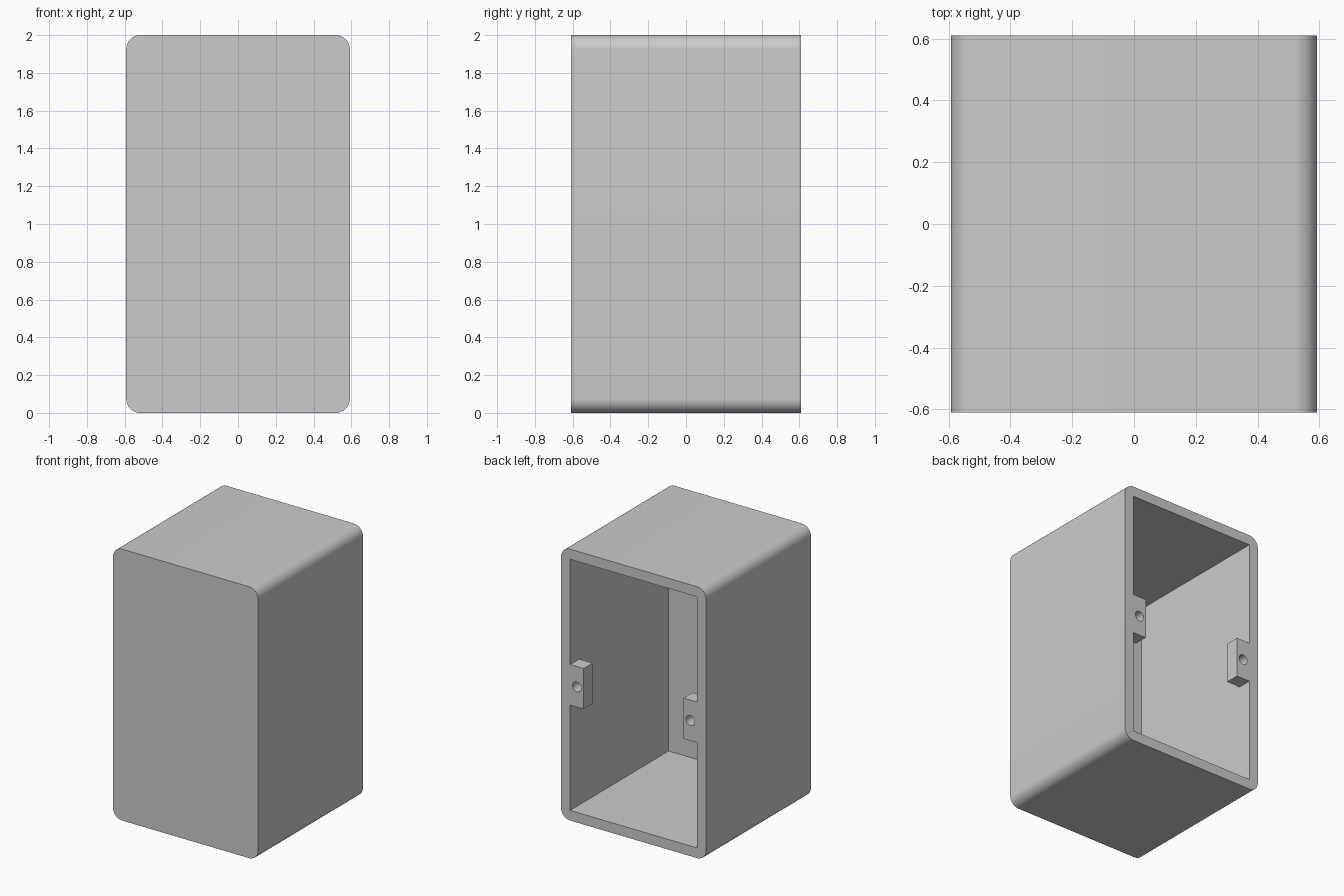
import bpy, bmesh
from mathutils import Matrix, Vector

old = bpy.data.objects.get("Cube")
if old:
    bpy.data.objects.remove(old, do_unlink=True)

HALF_W, HALF_D, HEIGHT = 0.592, 0.61, 2.0
WALL = 0.075
TAB_W, TAB_D, TAB_H = 0.11, 0.105, 0.30

grey = bpy.data.materials.new("plain_grey")
grey.use_nodes = True
grey.diffuse_color = (0.6, 0.6, 0.6, 1)
grey.node_tree.nodes["Principled BSDF"].inputs["Base Color"].default_value = (0.6, 0.6, 0.6, 1)


def make_object(name, bm):
    mesh = bpy.data.meshes.new(name)
    bm.to_mesh(mesh)
    bm.free()
    mesh.materials.append(grey)
    obj = bpy.data.objects.new(name, mesh)
    bpy.context.collection.objects.link(obj)
    return obj


def box(name, low, high, radius=0):
    """Box between two corners, optionally rounding the edges that run along y."""
    low, high = Vector(low), Vector(high)
    bm = bmesh.new()
    bmesh.ops.create_cube(bm, size=1, matrix=Matrix.Translation((low + high) / 2)
                          @ Matrix.Diagonal((*(high - low), 1)))
    if radius:
        edges = [e for e in bm.edges
                 if abs(e.verts[0].co.y - e.verts[1].co.y) > radius]
        bmesh.ops.bevel(bm, geom=edges, offset=radius, segments=12,
                        profile=0.5, affect='EDGES')
    return make_object(name, bm)


def cylinder_y(name, centre, radius, depth):
    bm = bmesh.new()
    bmesh.ops.create_cone(bm, cap_ends=True, segments=32, radius1=radius,
                          radius2=radius, depth=depth,
                          matrix=Matrix.Translation(centre) @ Matrix.Rotation(1.5707963, 4, 'X'))
    return make_object(name, bm)


def activate(obj):
    bpy.ops.object.select_all(action='DESELECT')
    obj.select_set(True)
    bpy.context.view_layer.objects.active = obj


def cut(obj, cutter):
    cutter.hide_render = True
    mod = obj.modifiers.new("cut", 'BOOLEAN')
    mod.operation = 'DIFFERENCE'
    mod.solver = 'EXACT'
    mod.object = cutter
    activate(obj)
    bpy.ops.object.modifier_apply(modifier=mod.name)
    bpy.data.objects.remove(cutter, do_unlink=True)
    activate(obj)
    bpy.ops.object.shade_smooth_by_angle(angle=0.6)


# Rounded housing, hollow and open at the back
inner = HALF_W - WALL
housing = box("housing", (-HALF_W, -HALF_D, 0), (HALF_W, HALF_D, HEIGHT), radius=0.075)
cavity = box("cavity_cutter", (-inner, -HALF_D + WALL, WALL),
             (inner, HALF_D + 0.1, HEIGHT - WALL))
cut(housing, cavity)

# Screw tabs on both side walls, flush with the back rim
for side, name in ((1, "left"), (-1, "right")):
    xs = sorted((side * inner, side * (inner - TAB_W)))
    tab = box(name + "_screw_tab", (xs[0], HALF_D - TAB_D, HEIGHT / 2 - TAB_H / 2),
              (xs[1], HALF_D, HEIGHT / 2 + TAB_H / 2))
    hole = cylinder_y("hole_cutter", (sum(xs) / 2, HALF_D - TAB_D / 2, HEIGHT / 2),
                      0.036, TAB_D * 2)
    cut(tab, hole)
